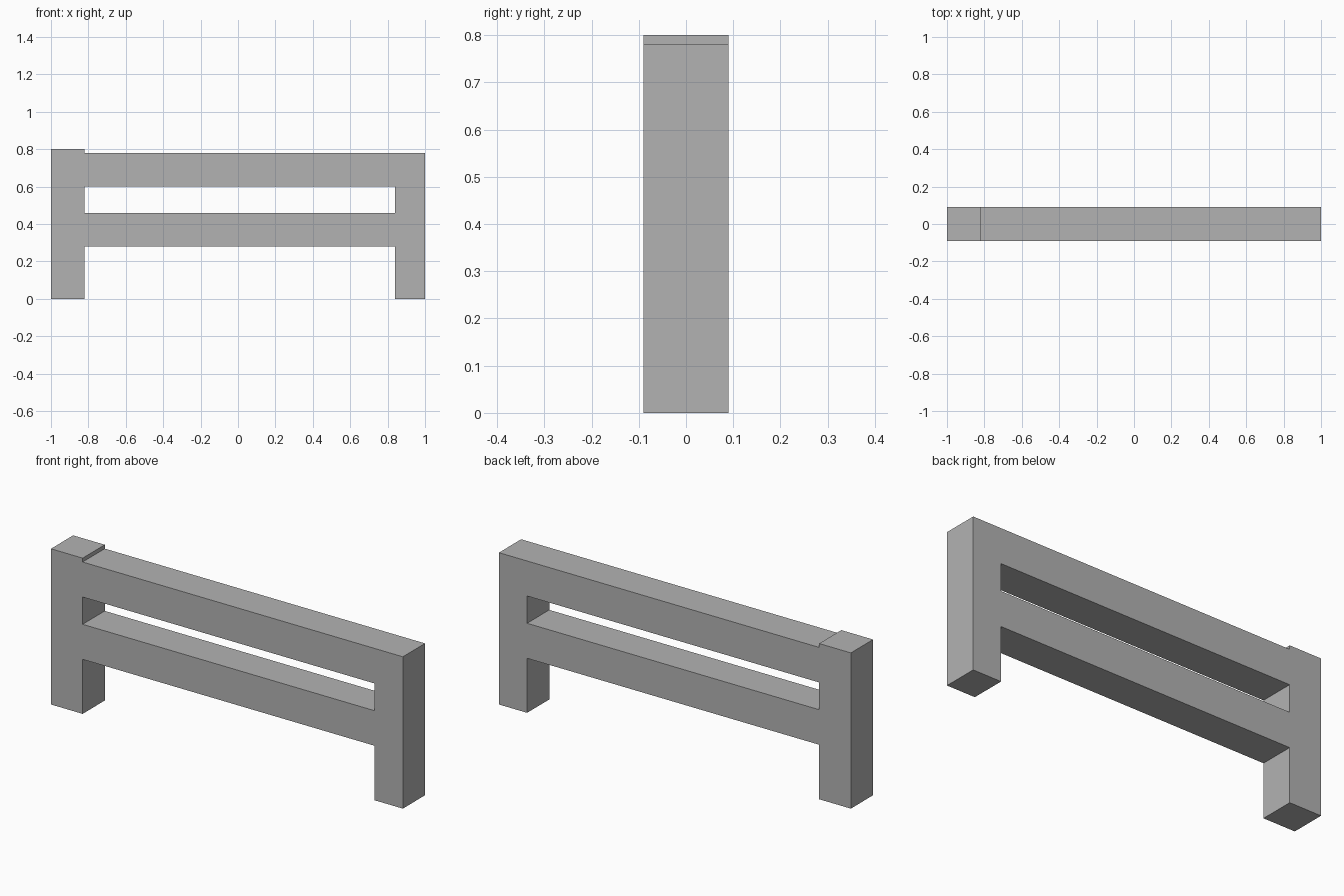
import bpy
import bmesh
from mathutils import Vector

cube = bpy.data.objects.get("Cube")
if cube:
    bpy.data.objects.remove(cube, do_unlink=True)

# Single plain grey finish
GREY = (0.45, 0.45, 0.45, 1.0)
grey = bpy.data.materials.new("plain_grey")
grey.use_nodes = True
grey.diffuse_color = GREY
grey.node_tree.nodes["Principled BSDF"].inputs["Base Color"].default_value = GREY

DEPTH = 0.18


def beam(name, x0, x1, z0, z1):
    """Square-edged timber spanning the given front rectangle."""
    bm = bmesh.new()
    bmesh.ops.create_cube(bm, size=1)
    bmesh.ops.scale(bm, vec=Vector((x1 - x0, DEPTH, z1 - z0)), verts=bm.verts)
    bmesh.ops.translate(bm, vec=Vector(((x0 + x1) / 2, 0, (z0 + z1) / 2)), verts=bm.verts)
    mesh = bpy.data.meshes.new(name)
    bm.to_mesh(mesh)
    bm.free()
    mesh.materials.append(grey)
    obj = bpy.data.objects.new(name, mesh)
    bpy.context.collection.objects.link(obj)
    return obj


# Posts: the right one is wider and slightly taller
RIGHT_INNER, LEFT_INNER = -0.82, 0.84
RAIL_TOP, RAIL_HEIGHT = 0.78, 0.18
beam("right_post", -1, RIGHT_INNER, 0, 0.8)
beam("left_post", LEFT_INNER, 1, 0, RAIL_TOP)

# Rails between the posts
for name, top in (("top_rail", RAIL_TOP), ("lower_rail", 0.46)):
    beam(name, RIGHT_INNER, LEFT_INNER, top - RAIL_HEIGHT, top)
